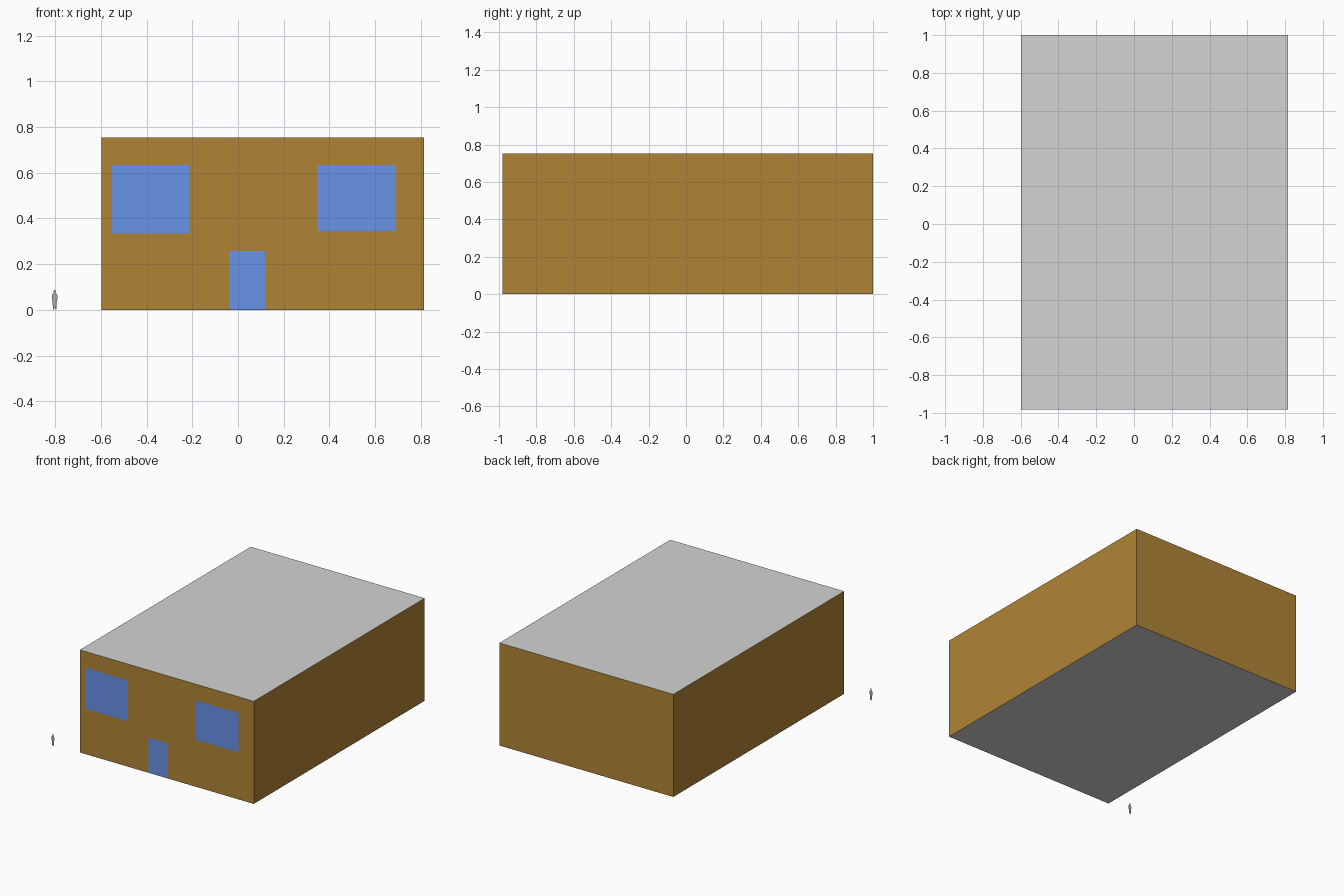
import bpy, bmesh, math
from mathutils import Vector

if "Cube" in bpy.data.objects:
    bpy.data.objects.remove(bpy.data.objects["Cube"])


def material(name, hex_rgb):
    lin = [((c / 255 + 0.055) / 1.055) ** 2.4 for c in hex_rgb]
    m = bpy.data.materials.new(name)
    m.diffuse_color = (*lin, 1)
    m.use_nodes = True
    m.node_tree.nodes["Principled BSDF"].inputs["Base Color"].default_value = m.diffuse_color
    return m


def finish(bm, name, mats):
    me = bpy.data.meshes.new(name)
    bm.to_mesh(me)
    bm.free()
    for m in mats:
        me.materials.append(m)
    ob = bpy.data.objects.new(name, me)
    bpy.context.collection.objects.link(ob)
    return ob


brown = material("wall brown", (176, 132, 53))
grey = material("roof grey", (211, 211, 211))
blue = material("glass blue", (106, 149, 235))
stone = material("figure grey", (176, 176, 166))

# Building: one box, front wall cut along the edges of its openings
X0, X1, Y0, Y1, H = -0.597, 0.815, -0.981, 1.0, 0.753
openings = [  # x min, x max, z min, z max
    (-0.554, -0.212, 0.333, 0.634),   # left window
    (0.347, 0.689, 0.345, 0.634),     # right window
    (-0.038, 0.119, 0.0, 0.258),      # door
]

bm = bmesh.new()
bmesh.ops.create_cube(bm, size=1)
for v in bm.verts:
    v.co = (X1 if v.co.x > 0 else X0, Y1 if v.co.y > 0 else Y0, H if v.co.z > 0 else 0)


def cut_front(point, normal):
    faces = [f for f in bm.faces if f.normal.y < -0.9]
    edges = {e for f in faces for e in f.edges}
    verts = {v for f in faces for v in f.verts}
    bmesh.ops.bisect_plane(bm, geom=[*verts, *edges, *faces], dist=1e-5,
                           plane_co=point, plane_no=normal)
    bm.normal_update()


bm.normal_update()
for x in sorted({v for o in openings for v in o[:2]}):
    cut_front((x, 0, 0), (1, 0, 0))
for z in sorted({v for o in openings for v in o[2:]} - {0.0}):
    cut_front((0, 0, z), (0, 0, 1))

# Roof and floor grey, openings blue, the rest brown
for f in bm.faces:
    c = f.calc_center_median()
    if abs(f.normal.z) > 0.9:
        f.material_index = 1
    elif f.normal.y < -0.9 and any(a < c.x < b and l < c.z < h for a, b, l, h in openings):
        f.material_index = 2
finish(bm, "building", [brown, grey, blue])

# Scale figure: flat upright cut-out standing beside the front
half = [(0.0, 0.040), (0.002, 0.020), (0.003, 0.001), (0.007, 0.0), (0.007, 0.020),
        (0.009, 0.036), (0.0125, 0.050), (0.0125, 0.060), (0.010, 0.069), (0.003, 0.073)]
outline = half + [(-x, z) for x, z in reversed(half[1:])]
head = [(0.005 * math.cos(a * math.tau / 10), 0.0805 + 0.007 * math.sin(a * math.tau / 10))
        for a in range(10)]
bm = bmesh.new()
for shape in (outline, head):
    bm.faces.new([bm.verts.new(Vector((x - 0.8025, -1.0, z))) for x, z in shape])
bmesh.ops.triangulate(bm, faces=bm.faces[:])
finish(bm, "scale_figure", [stone])
